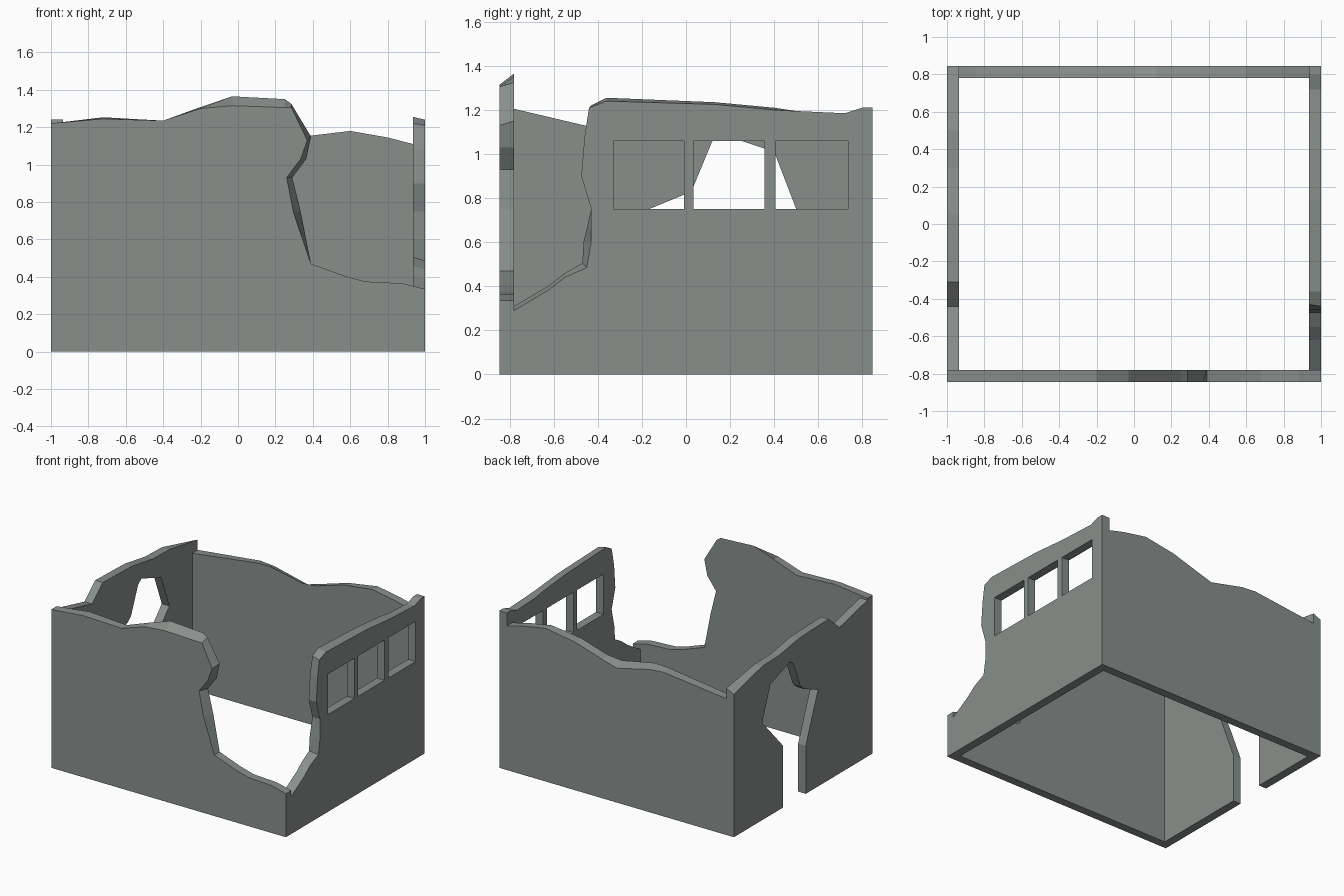
import bpy, bmesh

W, D, T = 1.0, 0.845, 0.065   # half width, half depth, wall thickness

stone = bpy.data.materials.new("weathered_grey_plaster")
stone.diffuse_color = (0.25, 0.275, 0.26, 1)


def wall(name, outline, holes, place):
    """Broken wall slab. Points are (u, z) plus an optional inner-face shift (du, dz);
    place(u, z, inner) maps them into space."""
    bm = bmesh.new()
    for inner in (False, True):
        edges = []
        for loop in [outline] + holes:
            vs = []
            for p in loop:
                u, z = p[:2]
                if inner and len(p) == 4:
                    u, z = u + p[2], z + p[3]
                vs.append(bm.verts.new(place(u, z, inner)))
            edges += [bm.edges.new((vs[i - 1], vs[i])) for i in range(len(vs))]
        bmesh.ops.triangle_fill(bm, edges=edges, use_beauty=True)
    # rim faces joining the outer and inner outlines
    bm.verts.ensure_lookup_table()
    half, start = len(bm.verts) // 2, 0
    for loop in [outline] + holes:
        n = len(loop)
        for i in range(n):
            a, b = start + i, start + (i + 1) % n
            bm.faces.new([bm.verts[k] for k in (a, b, b + half, a + half)])
        start += n
    bmesh.ops.recalc_face_normals(bm, faces=bm.faces)
    me = bpy.data.meshes.new(name)
    bm.to_mesh(me)
    bm.free()
    me.materials.append(stone)
    bpy.context.collection.objects.link(bpy.data.objects.new(name, me))


def rect(a, b, lo, hi):
    return [(a, lo), (b, lo), (b, hi), (a, hi)]


# front wall with the large breach on its right
wall("front_wall", [
    (-W, 0), (-W, 1.22), (-0.72, 1.245, 0, 0.008), (-0.4, 1.235), (-0.2, 1.30, 0, 0.008),
    (-0.03, 1.315, 0, 0.05), (0.25, 1.305, 0, 0.045), (0.285, 1.305, 0, 0.02),
    (0.37, 1.13, 0.02, 0.02), (0.335, 1.03, 0.03, 0), (0.26, 0.93, 0.03, 0),
    (0.295, 0.75, 0.04, 0), (0.39, 0.47), (0.57, 0.405), (0.68, 0.375),
    (0.88, 0.365), (W, 0.335), (W, 0)], [],
    lambda u, z, i: (u, -D + T * i, z))

# back wall with a sagging top
S = W - T
wall("back_wall", [
    (-S, 0), (-S, 1.05), (-0.85, 1.06), (-0.4, 1.11, 0, 0.01), (-0.28, 1.10, 0, 0.025),
    (0, 1.035, 0, 0.035), (0.12, 1.07, 0, 0.01), (0.35, 1.14, 0, 0.01), (0.6, 1.18),
    (0.8, 1.145), (S, 1.11), (S, 0)], [],
    lambda u, z, i: (u, D - T * i, z))

# right wall with a row of three windows
windows = [rect(a, b, 0.75, 1.06) for a, b in
           ((-0.33, -0.01), (0.035, 0.355), (0.405, 0.735))]
F = -D + T
wall("right_wall", [
    (F, 0), (F, 0.29, 0, 0.02), (-0.62, 0.385, 0, 0.02), (-0.55, 0.44, 0, 0.02),
    (-0.45, 0.485, -0.02, 0.02), (-0.43, 0.6, -0.035, 0), (-0.43, 0.75),
    (-0.475, 0.9), (-0.46, 1.08), (-0.44, 1.21, 0.01, 0.01), (-0.36, 1.24, 0, 0.015),
    (0.13, 1.225, 0, 0.01), (0.4, 1.20, 0, 0.01), (0.5, 1.195), (0.72, 1.185),
    (0.8, 1.21), (D, 1.21), (D, 0)], windows,
    lambda u, z, i: (W - T * i, u, z))

# left wall with a jagged doorway broken through to the ground
wall("left_wall", [
    (F, 0), (F, 1.205), (-0.44, 1.125), (-0.31, 1.24), (-0.1, 1.235), (0.05, 1.23),
    (0.3, 1.19), (0.5, 1.185), (D, 1.10, 0, 0.03), (D, 0),
    (0.25, 0), (0.25, 0.48), (0.5, 0.75), (0.4, 1.01), (0.16, 1.09),
    (0.12, 1.06), (0.035, 0.855), (-0.01, 0.815), (-0.18, 0.745), (-0.12, 0.6),
    (-0.03, 0.37), (-0.03, 0)], [],
    lambda u, z, i: (-W + T * i, u, z))
